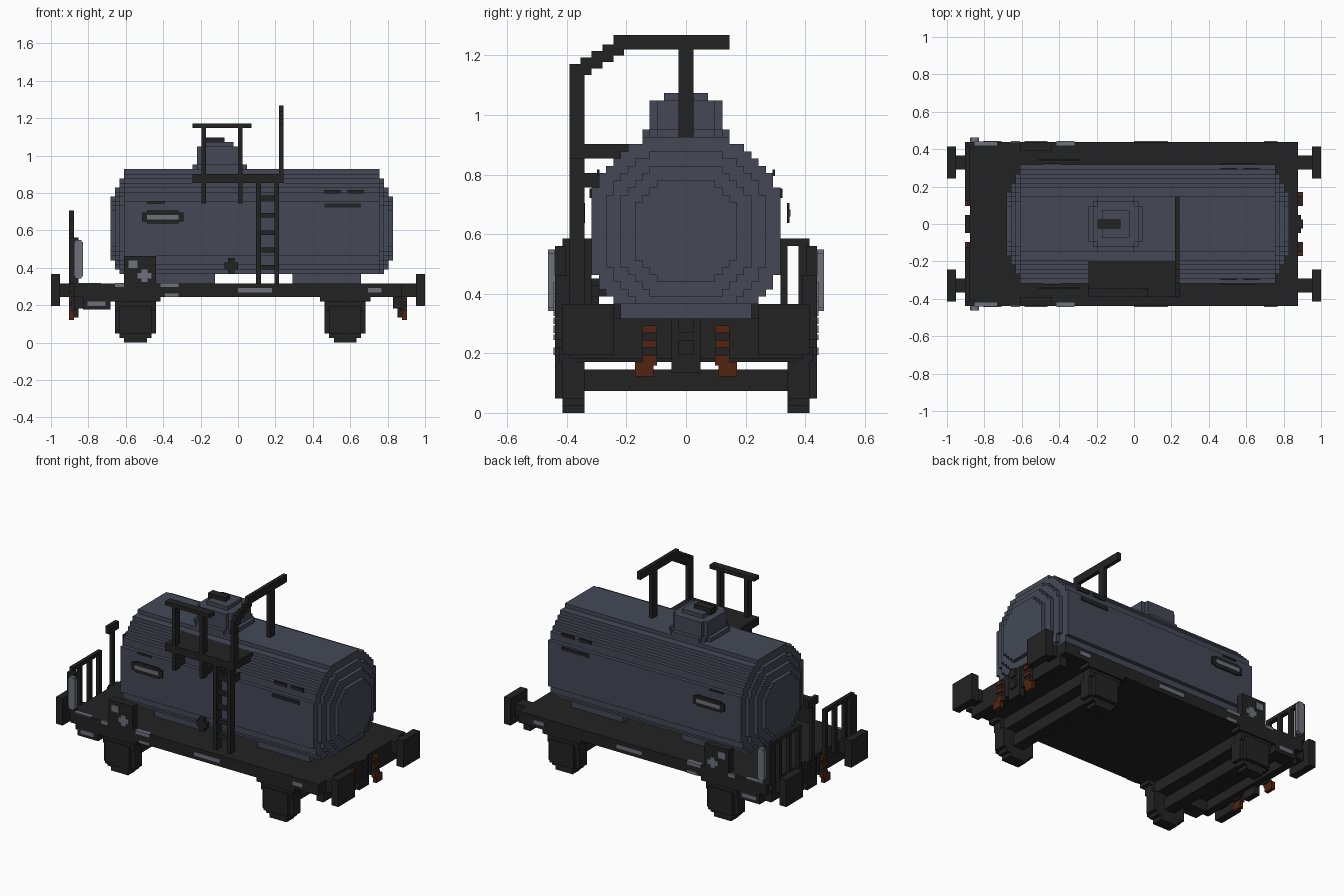
import bpy, bmesh, math
from mathutils import Vector

cube = bpy.data.objects.get("Cube")
if cube:
    bpy.data.objects.remove(cube, do_unlink=True)

U = 2 / 82  # block size


def material(name, rgb):
    m = bpy.data.materials.new(name)
    m.use_nodes = True
    m.diffuse_color = (*rgb, 1)
    m.node_tree.nodes["Principled BSDF"].inputs["Base Color"].default_value = (*rgb, 1)
    return m


DARK = material("charcoal black", (0.0165, 0.0165, 0.0165))
TANK = material("slate blue grey", (0.058, 0.066, 0.092))
LIGHT = material("worn light grey", (0.16, 0.165, 0.19))
RUST = material("rust brown", (0.085, 0.017, 0.005))


def finish(name, bm, mat):
    bmesh.ops.recalc_face_normals(bm, faces=bm.faces)
    bmesh.ops.scale(bm, vec=(U, U, U), verts=bm.verts)
    me = bpy.data.meshes.new(name)
    bm.to_mesh(me)
    bm.free()
    me.materials.append(mat)
    ob = bpy.data.objects.new(name, me)
    bpy.context.collection.objects.link(ob)


def boxes(name, mat, *ranges):
    """One object from boxes given as (x0, x1, y0, y1, z0, z1) in blocks."""
    bm = bmesh.new()
    for x0, x1, y0, y1, z0, z1 in ranges:
        vs = bmesh.ops.create_cube(bm, size=1)["verts"]
        for v in vs:
            v.co = Vector(((x0 + x1) / 2 + v.co.x * (x1 - x0),
                           (y0 + y1) / 2 + v.co.y * (y1 - y0),
                           (z0 + z1) / 2 + v.co.z * (z1 - z0)))
    finish(name, bm, mat)


def both(*ranges):
    """The ranges together with their mirror images in y."""
    return list(ranges) + [(a, b, -d, -c, e, f) for a, b, c, d, e, f in ranges]


def half_width(R, t, grow=0.75):
    return R - round(R - math.sqrt(max((R + grow) ** 2 - t * t, 0.3)))


def disc(name, mat, R, axis, c, a0, a1, grow=0.75, low=None):
    """Stepped round prism along an axis; c is its centre in the other two."""
    right = []
    for k in range(int(2 * R)):
        t = -R + 0.5 + k
        if low is not None and c[1] + t < low:
            continue
        w = min(R, half_width(R, t, grow))
        if right and right[-1][0] == w:
            right.pop()
        else:
            right.append((w, t - 0.5))
        right.append((w, t + 0.5))
    outline = right + [(-w, t) for w, t in reversed(right)]
    place = {"x": lambda p, q, a: (a, p, q), "y": lambda p, q, a: (p, a, q),
             "z": lambda p, q, a: (p, q, a)}[axis]
    bm = bmesh.new()
    face = bm.faces.new([bm.verts.new(place(c[0] + p, c[1] + q, a0)) for p, q in outline])
    ext = bmesh.ops.extrude_face_region(bm, geom=[face])["geom"]
    bmesh.ops.translate(bm, verts=[v for v in ext if isinstance(v, bmesh.types.BMVert)],
                        vec=place(0, 0, a1 - a0))
    finish(name, bm, mat)


# Tank with stepped ends, saddles and filler dome
for i, r in enumerate((13, 11, 9, 7)):
    disc("tank_body" if i == 0 else f"tank_end_step_{i}", TANK, r, "x", (0, 25),
         -25 - i, 31 + i, low=15)
boxes("tank_saddles", TANK, (-18, -5, -9, 9, 13, 17.5), (12, 27, -9, 9, 13, 17.5))
disc("dome_base", TANK, 6, "z", (-4, 0), 36, 39)
disc("dome", TANK, 5, "z", (-4, 0), 37, 43)
disc("dome_lid", TANK, 3, "z", (-4, 0), 43, 44)
boxes("lid_handle", DARK, (-8, -3, -1, 1, 43.5, 45))

# Tank side plates and dark scuffs, on the surface of each side
for x0, x1, z, h, label in ((-21, -12, 26.5, 2, "plate_frame"), (-20, -13, 27, 1, "plate"),
                            (-20, -16, 30.4, .5, "scuff_a"), (19, 27, 29.6, .9, "scuff_b"),
                            (19, 22.5, 32.6, .9, "scuff_c"), (24, 27.5, 32.6, .9, "scuff_d")):
    y = half_width(13, math.floor(z) - 24.5)
    depth = 0.38 if label == "plate" else 0.25
    parts = [(x0, x1, y - 0.1, y + depth, z, z + h)]
    if label == "plate_frame":
        parts.append((x0 + 1, x1 - 1, y - 0.1, y + 0.24, z - 0.4, z + h + 0.4))
    boxes("tank_" + label, LIGHT if label == "plate" else DARK, *both(*parts))

# Deck and its worn edges
boxes("deck", DARK, (-36, 36, -18, 18, 10, 13))
boxes("deck_edge_wear", LIGHT, *both(
    (-27, -25, 17.9, 18.2, 12.2, 13.1), (-17, -13, 17.9, 18.2, 12.2, 13.1),
    (-16, -13, 17.9, 18.2, 10, 10.8), (0, 7.5, 17.9, 18.2, 11, 12),
    (28.5, 31.5, 17.9, 18.2, 11, 12), (-35, -30, 17.2, 18.1, 12.9, 13.1),
    (-17, -13, 17.2, 18.1, 12.9, 13.1)))

# Wheels, axles and bearing boxes
for label, x in (("rear", -22.5), ("front", 23.5)):
    for side, s in (("left", 1), ("right", -1)):
        disc(f"{label}_{side}_wheel", DARK, 4.5, "y", (x, 4.5), 14 * s, 17 * s, grow=0.3)
    boxes(label + "_axle", DARK, (x - 1.5, x + 1.5, -14, 14, 3, 6))
    boxes(label + "_bearings", DARK, *both(
        (x - 3.5, x + 3.5, 16, 18, 2, 8), (x - 4.5, x + 4.5, 15, 17.5, 7, 9),
        (x - 5.5, x + 5.5, 15, 18, 9, 10)))
    boxes(label + "_cross_beam", DARK, (x - 3.5, x + 3.5, -17, 17, 7, 10))

# Buffers, couplings and rust-coloured hooks at both ends
for label, s in (("rear", -1), ("front", 1)):
    def end(a, b):
        return tuple(sorted((a * s, b * s)))
    for side, y in (("left", 13.5), ("right", -13.5)):
        disc(f"{label}_{side}_buffer_plate", DARK, 3.5, "x", (y, 11.5), *end(39, 41))
        boxes(f"{label}_{side}_buffer_shaft", DARK, (*end(35, 39), y - 1.5, y + 1.5, 10, 13))
    boxes(label + "_coupling", DARK, (*end(35, 36.6), -2, 2, 5.5, 13),
          (*end(36, 37), -1, 1, 11, 13), (*end(36, 37), -1, 1, 8, 10),
          (*end(34, 36), -16, 16, 7.5, 10))
    boxes(label + "_hook_backing", DARK, *both((*end(35.5, 36.6), 4, 6, 7, 12)))
    boxes(label + "_hooks", RUST, *both(
        (*end(36, 37), 4, 6, 11, 12), (*end(36, 37), 4, 6, 9, 10),
        (*end(36, 37), 4, 6, 6.5, 8), (*end(36, 37), 4.5, 7, 5, 7)))

# Corner steps with a light tread
boxes("corner_steps", DARK, *both((-34, -28, 14, 18, 7.2, 10)))
boxes("step_treads", LIGHT, *both((-33, -29, 17.9, 18.2, 8, 9)))

# End railing, brake post and light corner plates
boxes("end_railing", DARK, (-37, -36, -17, -5, 23, 24), (-37, -36, 5, 17, 23, 24),
      *both(*[(-37, -36, y, y + 1, 11, 23.5) for y in (5, 9, 13)]),
      *both((-37, -36, 15.5, 17, 11, 24), (-37, -35, 16.5, 18, 13, 23)))
boxes("brake_post", DARK, (-37, -36, -0.5, 0.5, 12, 28), (-37, -36, -2, 2, 27, 29))
boxes("corner_plates", LIGHT, *both((-36, -34, 18, 19, 14.5, 22), (-35.7, -34.3, 18, 19, 14, 22.5)))

# Side boards with light markings
boxes("side_boards", DARK, *both((-25, -18, 16, 18, 13, 19)))
boxes("board_marks", LIGHT, *both(
    (-24, -22, 17.9, 18.2, 16.3, 18), (-22, -19, 17.9, 18.2, 14, 15.3),
    (-21.2, -19.8, 17.9, 18.22, 13.3, 16)))

# Ladder and service platform
boxes("platform", DARK, (-10, 10, -16, -7, 35, 37))
boxes("ladder", DARK, (4, 5, -16, -14, 13, 36), (8, 9, -16, -14, 13, 36),
      *[(5, 8, -15.5, -14.5, 16 + 3.8 * i, 17 + 3.8 * i) for i in range(5)])
boxes("platform_railing", DARK, (-10, 3, -16, -14, 47, 48),
      *[(x, x + 1, -16, -14, 30.5, 47) for x in (-8, 0)],
      *[(x, x + 1, -15, -11.5, 31, 33) for x in (-8, 0, 4, 8)])

# Tall grab rail arching over the tank
boxes("overhead_rail", DARK, (9, 10, -10, 6, 50, 52), (9, 10, -1, 1, 37, 50),
      (9, 10, -16, -14, 35, 48),
      *[(9, 10, -16 + 1.5 * i, -13 + 1.5 * i, 46.5 + 0.9 * i, 48 + 0.9 * i) for i in range(5)])

# Drain valve under the tank
boxes("drain_valve", DARK, (-2, -1, -13, -8, 16, 17), (-3, 0, -13, -12, 16, 17.5),
      (-2.2, -0.8, -13, -12, 15, 18.5))
